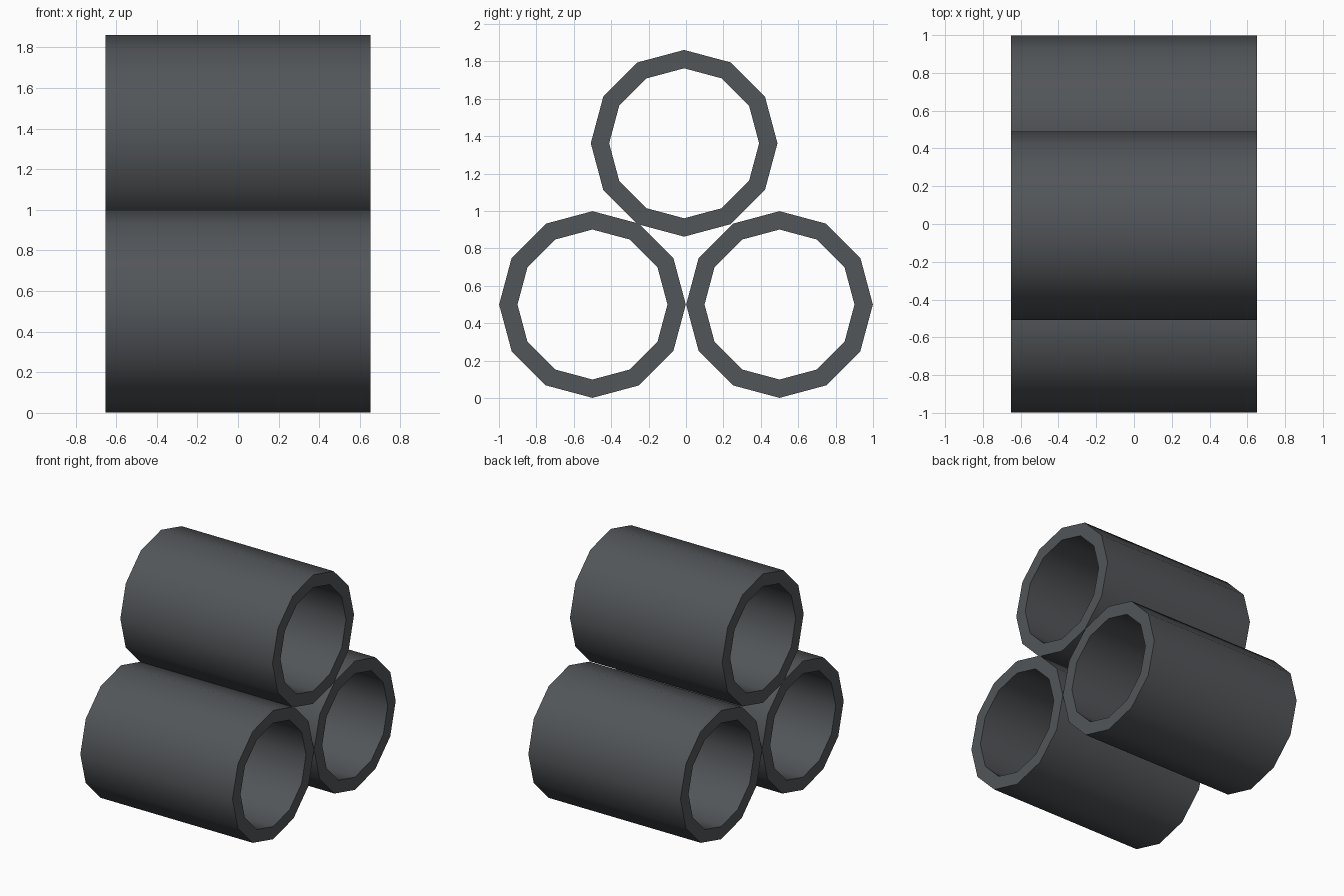
import bpy, bmesh, math

if "Cube" in bpy.data.objects:
    bpy.data.objects.remove(bpy.data.objects["Cube"])

SIDES, R_OUT, R_IN, HALF = 12, 0.499, 0.401, 0.652

grey = bpy.data.materials.new("dark grey")
grey.diffuse_color = (0.085, 0.092, 0.1, 1)
grey.use_nodes = True
grey.node_tree.nodes["Principled BSDF"].inputs["Base Color"].default_value = grey.diffuse_color


def pipe(name, y, z):
    # Hollow 12-sided tube lying along x
    bm = bmesh.new()
    rings = []
    for x, r in ((-HALF, R_OUT), (HALF, R_OUT), (HALF, R_IN), (-HALF, R_IN)):
        rings.append([bm.verts.new((x, r * math.cos(2 * math.pi * i / SIDES),
                                    r * math.sin(2 * math.pi * i / SIDES)))
                      for i in range(SIDES)])
    for k in range(4):
        a, b = rings[k], rings[(k + 1) % 4]
        for i in range(SIDES):
            j = (i + 1) % SIDES
            bm.faces.new((a[i], b[i], b[j], a[j]))
    bmesh.ops.recalc_face_normals(bm, faces=bm.faces)
    mesh = bpy.data.meshes.new(name)
    # Smooth walls, flat ends with sharp rims
    for f in bm.faces:
        f.smooth = True
    for e in bm.edges:
        e.smooth = e.calc_face_angle() < math.radians(40)
    bm.to_mesh(mesh)
    bm.free()
    mesh.materials.append(grey)
    obj = bpy.data.objects.new(name, mesh)
    obj.location = (0, y, z)
    bpy.context.collection.objects.link(obj)


# Two pipes on the ground, one resting on top
pipe("pipe_front", -0.5, 0.5)
pipe("pipe_back", 0.5, 0.5)
pipe("pipe_top", -0.01, 1.362)
